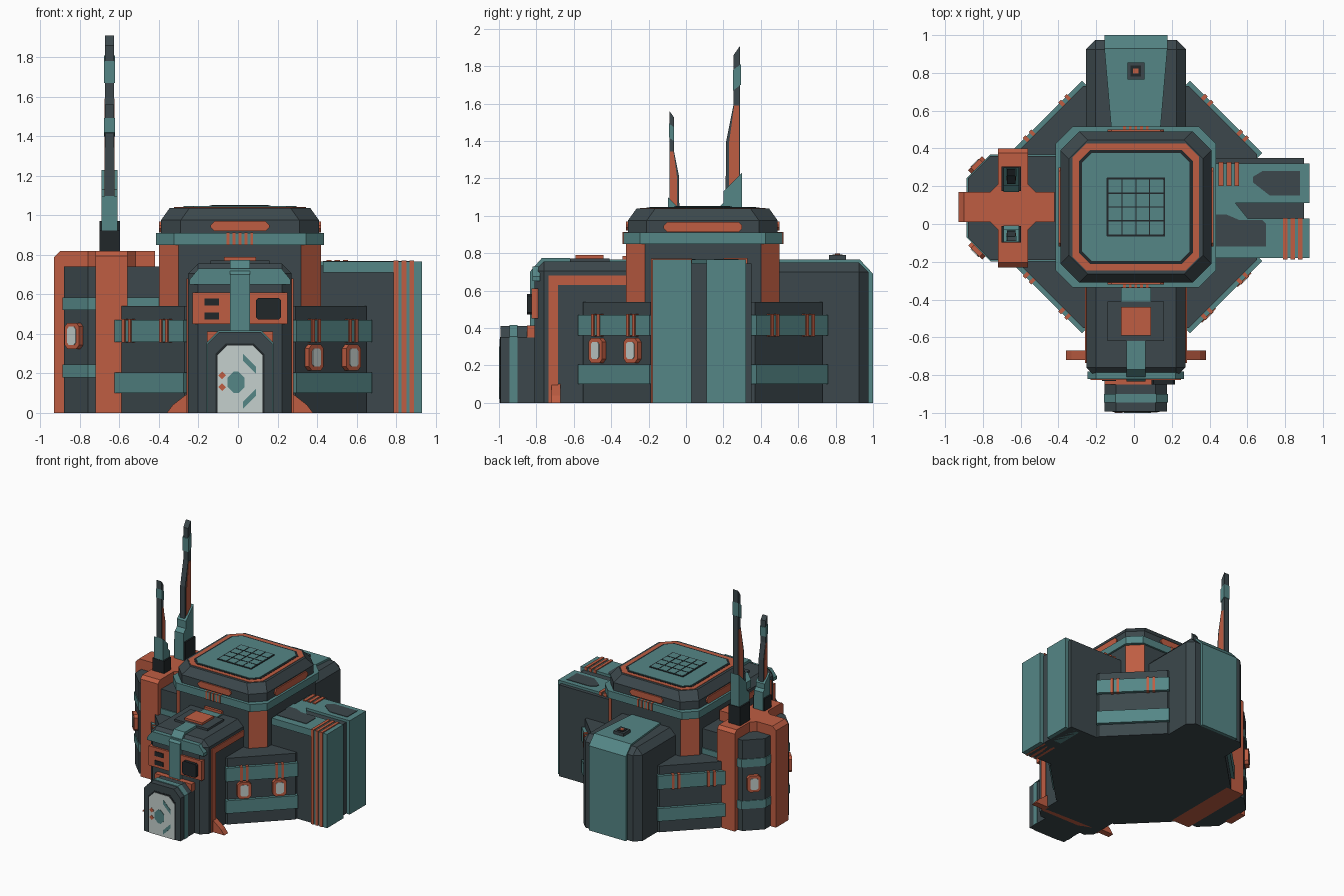
import bpy, bmesh, math
from mathutils import Vector

cube = bpy.data.objects.get("Cube")
if cube:
    bpy.data.objects.remove(cube, do_unlink=True)

CX, CY = .01, .09          # tower centre
ROOT = math.sqrt(2)


def material(name, r, g, b):
    mat = bpy.data.materials.new(name)
    mat.use_nodes = True
    mat.diffuse_color = (r, g, b, 1)
    shader = next(n for n in mat.node_tree.nodes if n.type == 'BSDF_PRINCIPLED')
    shader.inputs["Base Color"].default_value = (r, g, b, 1)
    shader.inputs["Roughness"].default_value = .8
    return mat


TEAL = material("muted teal", .09, .24, .24)
DARK = material("slate grey", .045, .064, .072)
BLACK = material("charcoal", .015, .02, .023)
ORANGE = material("rust orange", .52, .11, .055)
WHITE = material("pale panel", .56, .63, .61)


def finish(name, bm, mats):
    bmesh.ops.recalc_face_normals(bm, faces=bm.faces)
    mesh = bpy.data.meshes.new(name)
    bm.to_mesh(mesh)
    bm.free()
    for mat in mats:
        mesh.materials.append(mat)
    obj = bpy.data.objects.new(name, mesh)
    bpy.context.collection.objects.link(obj)
    return obj


# Placement functions: profile (u, v) pushed along t
def along_x(u, v, t): return Vector((CX + t, u, v))
def along_y(u, v, t): return Vector((CX + u, t, v))
def along_z(u, v, t): return Vector((u, v, t))


def wall(sx, sy, dist, ox=CX, oy=CY):
    return lambda u, v, t: Vector((ox + sx * (dist + t + u) / ROOT,
                                   oy + sy * (dist + t - u) / ROOT, v))


def loft(name, mat, rings, extra=None):
    bm = bmesh.new()
    loops = [[bm.verts.new(p) for p in ring] for ring in rings]
    bm.faces.new(loops[0])
    bm.faces.new(loops[-1])
    for low, high in zip(loops, loops[1:]):
        for i in range(len(low)):
            j = (i + 1) % len(low)
            bm.faces.new((low[i], low[j], high[j], high[i]))
    return finish(name, bm, [mat, extra] if extra else [mat])


def prism(name, mat, place, points, t0, t1, extra=None):
    return loft(name, mat, [[place(u, v, t) for u, v in points] for t in (t0, t1)], extra)


def box(name, mat, x0, x1, y0, y1, z0, z1):
    return prism(name, mat, along_z, rect(x0, x1, y0, y1), z0, z1)


def rect(u0, u1, v0, v1):
    return [(u0, v0), (u1, v0), (u1, v1), (u0, v1)]


def octagon(cu, cv, hu, hv, c):
    return [(cu + a, cv + b) for a, b in (
        (c - hu, -hv), (hu - c, -hv), (hu, c - hv), (hu, hv - c),
        (hu - c, hv), (c - hu, hv), (-hu, hv - c), (-hu, c - hv))]


def arch(half, top, c):
    return [(-half, 0), (half, 0), (half, top - c), (half - c, top), (c - half, top), (-half, top - c)]


def tower_octagon(half, c):
    return octagon(CX, CY, half, half, c)


def arm(name, half, inner, outer, top, bevel):
    """Block with every edge chamfered except the inner and bottom ones."""
    bm = bmesh.new()
    bmesh.ops.create_cube(bm, size=2)
    out = 1 if outer > inner else -1
    edges = []
    for e in bm.edges:
        mid = (e.verts[0].co + e.verts[1].co) / 2
        if mid.z > -.5 and mid.y * out > -.5:
            edges.append(e)
    for v in bm.verts:
        v.co = (CX + v.co.x * half, (inner + outer) / 2 + v.co.y * abs(outer - inner) / 2,
                top * (v.co.z + 1) / 2)
    bmesh.ops.bevel(bm, geom=edges, offset=bevel, segments=1, affect='EDGES', profile=.5)
    return finish(name, bm, [DARK])


def window(name, place, u, z):
    prism(name + "_frame", ORANGE, place, octagon(u, z, .052, .066, .02), -.01, .03)
    prism(name + "_glass", WHITE, place, octagon(u, z, .03, .046, .012), .02, .034)


# Central tower with coloured corner columns
core = prism("tower_core", DARK, along_z, tower_octagon(.41, .1), 0, .86, ORANGE)
for face in core.data.polygons:
    if abs(face.normal.x) > .5 and abs(face.normal.y) > .5:
        face.material_index = 1
prism("tower_ring", TEAL, along_z, tower_octagon(.425, .09), .85, .91)
loft("tower_cap", DARK, [[(x, y, z) for x, y in tower_octagon(half, .1)]
                         for z, half in ((.9, .4), (.975, .4), (1.038, .355))])
for part, mat, half, c, top in (("orange_rim", ORANGE, .335, .07, 1.041), ("dark_rim", BLACK, .302, .06, 1.043),
                                ("teal_roof", TEAL, .285, .05, 1.046)):
    prism(part, mat, along_z, tower_octagon(half, c), 1.03, top)
prism("hatch_border", BLACK, along_z, tower_octagon(.155, .002), 1.04, 1.049)
prism("hatch", TEAL, along_z, tower_octagon(.145, .002), 1.04, 1.051)
for i in (-1, 0, 1):
    s = i * .073
    box("hatch_line_across", BLACK, CX - .145, CX + .145, CY + s - .003, CY + s + .003, 1.04, 1.053)
    box("hatch_line_along", BLACK, CX + s - .003, CX + s + .003, CY - .145, CY + .145, 1.04, 1.053)
for s in (-1, 1):
    prism("cap_light_end", ORANGE, along_y, octagon(0, .945, .15, .025, .02), CY + s * .38, CY + s * .41)
    prism("cap_light_side", ORANGE, along_x, octagon(CY, .94, .21, .028, .02), s * .38, s * .41)
    for i in range(-2, 3):
        prism("ring_stripe", ORANGE, along_y, rect(i * .03 - .007, i * .03 + .007, .85, .913),
              CY + s * .4, CY + s * .43)

# Low diagonal walls with bands and clips
prism("base_body", DARK, along_z, tower_octagon(.64, .36), 0, .54)
for sx in (-1, 1):
    for sy in (-1, 1):
        face = wall(sx, sy, .65)
        for low, high in ((.1, .205), (.36, .47)):
            prism("wall_band", TEAL, face, rect(-.27, .27, low, high), -.02, .025)
        for u in (-.133, .133):
            for d in (-.022, .022):
                prism("band_clip", ORANGE, face, rect(u + d - .01, u + d + .01, .355, .475), 0, .032)
            if sx > 0 > sy:
                window("wall_window", face, u, .28)

# Back arm with wrapped strip and roof vent
arm("back_arm", .265, .3, .975, .75, .05)
strip = prism("back_strip", TEAL, along_x, [(.45, 0), (1, 0), (1, .69), (.93, .765), (.45, .765)], -.167, .167)
for v in strip.data.vertices:
    if v.co.y < .5:
        v.co.x = CX + (v.co.x - CX) * .75
box("vent_base", DARK, CX - .045, CX + .045, .765, .855, .76, .79)
box("vent_hole", BLACK, CX - .028, CX + .028, .782, .838, .78, .794)
box("vent_light", ORANGE, CX - .014, CX + .014, .796, .824, .78, .797)

# Front arm
arm("front_arm", .262, -.3, -.81, .755, .05)
prism("side_frame", ORANGE, along_x, [(-.735, 0), (-.735, .68), (-.3, .68), (-.3, .63), (-.685, .63), (-.685, 0)],
      -.27, .27)
prism("brow", TEAL, along_y, [(-.255, .65), (.255, .65), (.255, .675), (.21, .73), (-.21, .73), (-.255, .675)],
      -.82, -.78)
prism("front_panel", ORANGE, along_y, rect(-.24, .24, .45, .61), -.825, -.79)
prism("screen", BLACK, along_y, octagon(.145, .527, .063, .055, .012), -.85, -.8)
for z in (.49, .562):
    prism("panel_slot", BLACK, along_y, rect(-.18, -.105, z - .018, z + .018), -.83, -.8)
prism("front_strap", TEAL, along_x, [(-.62, .775), (-.77, .775), (-.835, .7), (-.835, .41), (-.79, .41),
                                     (-.79, .69), (-.74, .74), (-.62, .74)], -.05, .05)
box("roof_plate", DARK, CX - .15, CX + .15, -.62, -.41, .74, .772)
box("roof_hatch", ORANGE, CX - .08, CX + .08, -.59, -.44, .76, .79)
box("roof_link", TEAL, CX - .08, CX + .08, -.41, -.31, .74, .765)
box("tower_sill", ORANGE, CX - .08, CX + .08, -.34, -.31, .76, .785)
for s in (-1, 1):
    prism("foot", ORANGE, along_y, [(s * .25, 0), (s * .37, 0), (s * .34, .04), (s * .25, .11)], -.72, -.67)

# Entrance porch and painted door
prism("porch", DARK, along_y, arch(.165, .41, .06), -.992, -.78)
prism("porch_band", TEAL, along_y, arch(.169, .416, .061), -.945, -.9)
prism("porch_trim", ORANGE, along_x, rect(-.85, -.8, .35, .412), -.167, .167)
prism("door_seam", BLACK, along_y, arch(.125, .352, .055), -.994, -.98)
prism("door", WHITE, along_y, arch(.115, .34, .05), -.997, -.98)
prism("door_badge", TEAL, along_y, octagon(-.02, .155, .042, .055, .03), -1, -.99)
for z, tilt in ((.07, .05), (.25, -.05)):
    prism("door_slash", TEAL, along_y, [(.015, z - tilt), (.015, z - tilt * .3), (.08, z + tilt), (.08, z + tilt * .3)],
          -1, -.99)
for z in (.13, .19):
    prism("door_diamond", ORANGE, along_y, [(-.11, z), (-.09, z - .02), (-.07, z), (-.09, z + .02)], -1, -.99)

# Left wing: dark core under two teal shells
box("left_wing_core", DARK, .35, .9, -.17, .35, 0, .745)
shell = [(.42, .71), (.79, .71), (.79, 0), (.92, 0), (.92, .765), (.42, .765)]
for part, y0, y1 in (("front", -.18, .03), ("back", .11, .32)):
    prism(part + "_wing_shell", TEAL, along_y, shell, y0, y1)
prism("shell_bridge", TEAL, along_z, [(.42, .02), (.61, .02), (.53, .12), (.42, .12)], .71, .765)
prism("back_wing_inset", DARK, along_z, [(.63, .25), (.68, .28), (.88, .28), (.88, .15), (.72, .15), (.63, .22)],
      .76, .769)
prism("front_wing_inset", DARK, along_z, [(.43, .05), (.49, .05), (.56, .02), (.68, .02), (.7, 0), (.7, -.12), (.43, -.12)],
      .76, .769)
for i in range(3):
    x = .8 + i * .04
    box("wing_stripe", ORANGE, x - .012, x + .012, -.187, .033, 0, .772)
    x = .46 + i * .042
    box("short_stripe", ORANGE, x - .013, x + .013, .2, .328, .7, .773)

# Right wing: chamfered bay, bands, orange cross frame
def bay(grow):
    return [(-.4, -.19 - grow), (-.76, -.19 - grow), (-.88 - grow, -.07), (-.88 - grow, .24),
            (-.76, .36 + grow), (-.4, .36 + grow)]


prism("right_bay", DARK, along_z, bay(0), 0, .74)
for low in (.18, .52):
    prism("bay_band", TEAL, along_z, bay(.008), low, low + .065)
for sy, y in ((-1, -.13), (1, .3)):
    window("bay_window", wall(-1, sy, 0, -.82, y), 0, .39)
spine = [(-.94, 0), (-.94, .79), (-.91, .82), (-.43, .82), (-.43, .74), (-.88, .74), (-.88, 0)]
prism("spine_frame", ORANGE, along_y, spine, .01, .17)
pillar = [(-.23, 0), (.4, 0), (.4, .795), (.375, .82), (-.205, .82), (-.23, .795)]
prism("pillar_frame", ORANGE, along_x, pillar, -.73, -.57)
prism("frame_hub", ORANGE, along_z, octagon(-.64, CY, .13, .13, .06), .74, .82)


# Antennas: one tall, one short and mirrored
def antenna(name, y, s):
    def part(label, mat, half, points):
        spots = [(y + u * s, .82 + h * abs(s)) for u, h in points]
        prism(name + label, mat, along_x, spots, -.66 - half, -.66 + half)
    part("_socket", BLACK, .052, rect(-.065, .065, 0, .15))
    part("_fin", TEAL, .04, [(-.07, 0), (.06, 0), (.06, .41), (-.04, .31), (-.04, .25), (-.07, .22)])
    part("_mast", DARK, .022, [(-.03, .2), (.05, .2), (.05, 1.09), (.015, 1.04), (.015, .78), (-.025, .58)])
    part("_side", ORANGE, .026, [(-.01, .32), (.043, .32), (.043, .77), (.018, .77), (-.01, .57)])
    part("_sleeve", TEAL, .027, [(.012, .85), (.053, .88), (.053, .99), (.012, .96)])


antenna("tall_antenna", .24, 1)
antenna("short_antenna", -.055, -.68)
